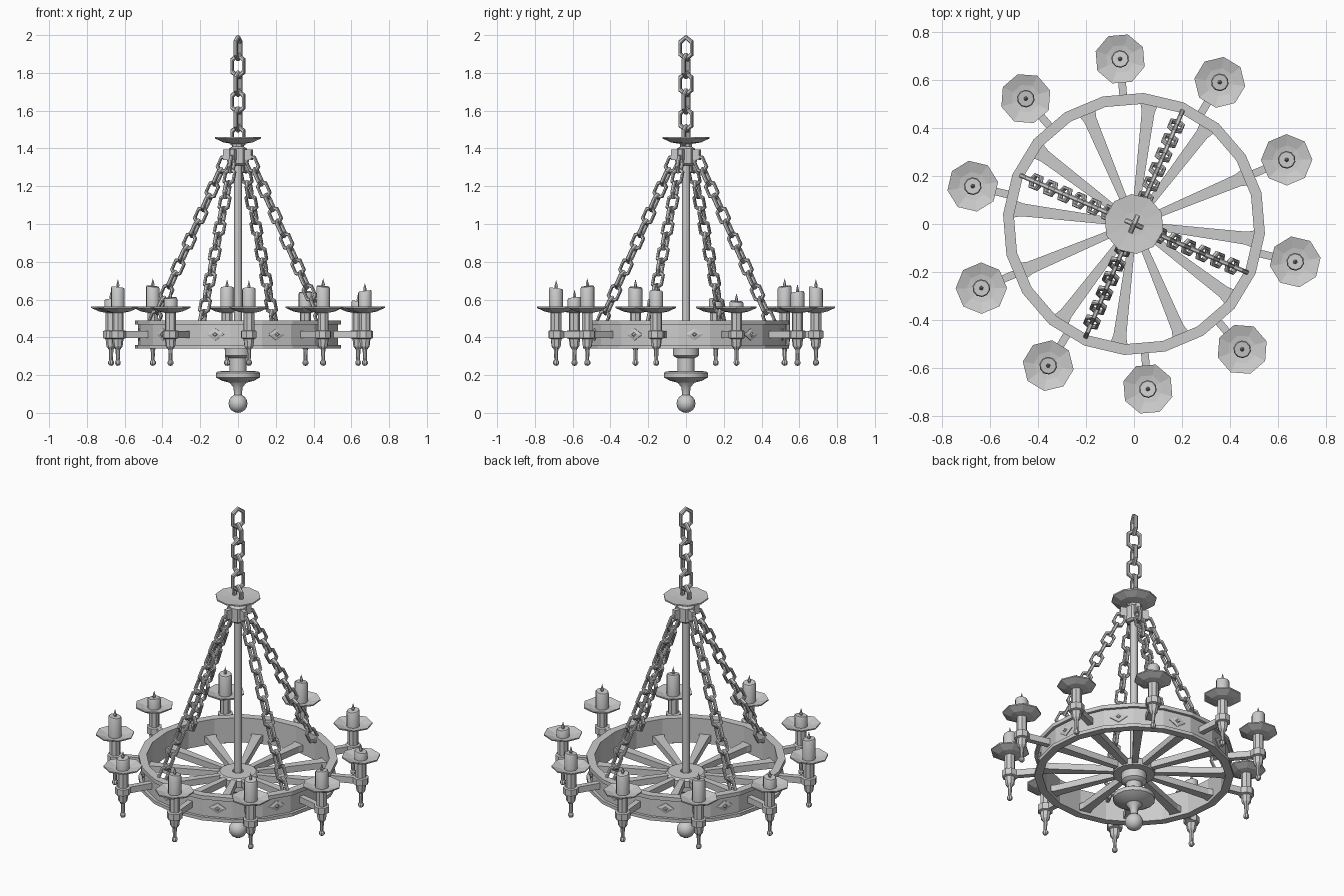
import bpy, bmesh
from math import radians, sin, cos, pi, hypot
from mathutils import Matrix, Vector

if "Cube" in bpy.data.objects:
    bpy.data.objects.remove(bpy.data.objects["Cube"])

TURN = radians(-13.2)          # angle of the first candle arm
STEP = radians(36)


def finish(name, bm, smooth=None):
    bmesh.ops.remove_doubles(bm, verts=bm.verts, dist=1e-5)
    bmesh.ops.recalc_face_normals(bm, faces=bm.faces)
    me = bpy.data.meshes.new(name)
    bm.to_mesh(me)
    bm.free()
    ob = bpy.data.objects.new(name, me)
    bpy.context.collection.objects.link(ob)
    if smooth:
        bpy.ops.object.select_all(action='DESELECT')
        bpy.context.view_layer.objects.active = ob
        ob.select_set(True)
        bpy.ops.object.shade_smooth_by_angle(angle=radians(smooth))
    return ob


def lathe(name, profile, n, phase=0.0, x=0.0, closed=False, smooth=None):
    """Spin (radius, z) points about a vertical axis at (x, 0)."""
    bm = bmesh.new()
    rings = [[bm.verts.new((x + r * cos(phase + 2 * pi * i / n),
                            r * sin(phase + 2 * pi * i / n), z)) for i in range(n)]
             for r, z in profile]
    pairs = list(zip(rings, rings[1:]))
    if closed:
        pairs.append((rings[-1], rings[0]))
    for a, b in pairs:
        for i in range(n):
            j = (i + 1) % n
            bm.faces.new((a[i], a[j], b[j], b[i]))
    if not closed:
        bm.faces.new(rings[0])
        bm.faces.new(rings[-1])
    return finish(name, bm, smooth)


def sphere_profile(r, z, n):
    return [(max(r * sin(pi * i / n), 1e-6), z - r * cos(pi * i / n)) for i in range(n + 1)]


def prism(name, outline, z0, z1):
    bm = bmesh.new()
    face = bm.faces.new([bm.verts.new((x, y, z0)) for x, y in outline])
    ext = bmesh.ops.extrude_face_region(bm, geom=[face])
    bmesh.ops.translate(bm, vec=(0, 0, z1 - z0),
                        verts=[v for v in ext['geom'] if isinstance(v, bmesh.types.BMVert)])
    return finish(name, bm)


def around(ob, count, start, step):
    """Rotate the object and linked copies about the z axis."""
    for k in range(count):
        o = ob if k == 0 else ob.copy()
        if k:
            bpy.context.collection.objects.link(o)
        o.rotation_euler.z = start + k * step


def add_link(bm, mat, half_len, half_wid, wire):
    """Six-sided chain link in the local xz plane."""
    path = [(0, half_len), (half_wid, half_len * .55), (half_wid, -half_len * .55),
            (0, -half_len), (-half_wid, -half_len * .55), (-half_wid, half_len * .55)]
    rings = []
    for px, pz in path:
        d = hypot(px, pz)
        ox, oz = px / d, pz / d
        rings.append([bm.verts.new(mat @ Vector((px + ox * a * wire, b * wire, pz + oz * a * wire)))
                      for a, b in ((1, .55), (.55, 1), (-.55, 1), (-1, .55),
                                   (-1, -.55), (-.55, -1), (.55, -1), (1, -.55))])
    for i in range(6):
        a, b = rings[i], rings[(i + 1) % 6]
        for j in range(8):
            k = (j + 1) % 8
            bm.faces.new((a[j], a[k], b[k], b[j]))


def chain(name, start, end, count, half_len, half_wid, wire):
    """Links alternate by a quarter turn from the start centre to the end centre."""
    s, e = Vector(start), Vector(end)
    zax = (s - e).normalized()
    yax = Vector((0, 1, 0))
    base = Matrix((yax.cross(zax), yax, zax)).transposed().to_4x4()
    bm = bmesh.new()
    for k in range(count):
        m = Matrix.Translation(s.lerp(e, k / (count - 1))) @ base
        add_link(bm, m @ Matrix.Rotation(k * pi / 2, 4, 'Z'), half_len, half_wid, wire)
    return finish(name, bm)


# wheel rim: channel section with a flange above and below
lathe("wheel_rim", [(.502, .34), (.547, .34), (.547, .36), (.53, .36), (.53, .467),
                    (.547, .467), (.547, .49), (.502, .49)], 20, TURN + radians(9), closed=True)

# spokes, flared where they meet the rim
half = [(.05, .016), (.13, .016), (.42, .025), (.47, .027), (.502, .036)]
spoke = prism("spoke", half + [(x, -y) for x, y in reversed(half)], .358, .396)
around(spoke, 12, radians(22.8), radians(30))

# hub, lower stem and ball finial
lathe("hub", [(.115, .35), (.115, .39), (.10, .402), (.03, .402), (.03, .35)],
      16, closed=True, smooth=35)
lathe("hub_finial", [(.07, .36), (.07, .305), (.058, .295), (.045, .29), (.045, .222), (.105, .22),
                     (.116, .212), (.116, .188), (.085, .170), (.045, .160), (.024, .135), (.02, .09)],
      16, smooth=35)
lathe("finial_ball", sphere_profile(.05, .05, 8), 16, smooth=40)

# centre rod, collar and canopy
lathe("centre_rod", [(.021, .38), (.021, 1.33)], 10, smooth=40)
lathe("chain_collar", [(.035, 1.31), (.048, 1.32), (.048, 1.40), (.032, 1.41), (.032, 1.44)], 8, TURN)
lathe("canopy", [(.03, 1.424), (.08, 1.432), (.125, 1.453), (.125, 1.461), (.05, 1.455)], 10, TURN)
lug = prism("collar_lug", [(.03, -.012), (.08, -.012), (.08, .012), (.03, .012)], 1.34, 1.395)
around(lug, 4, radians(66.8), pi / 2)

# hanging chains: four to the rim, one to the ceiling
side_chain = chain("side_chain", (.083, 0, 1.318), (.477, 0, .50), 13, .046, .026, .0095)
around(side_chain, 4, radians(66.8), pi / 2)
top_chain = chain("top_chain", (0, 0, 1.931), (0, 0, 1.46), 6, .058, .033, .011)
top_chain.rotation_euler.z = radians(66.8)

# candle arms: bar, socket with drop, dish
bar = prism("arm_bar", [(.515, -.016), (.68, -.016), (.68, .016), (.515, .016)], .396, .433)
around(bar, 10, TURN, STEP)
socket = lathe("arm_socket", [(.030, .54), (.030, .437), (.043, .434), (.043, .396), (.030, .392),
                              (.025, .352), (.012, .335), (.010, .28)], 8, pi / 8, .69)
around(socket, 10, TURN, STEP)
ball = lathe("drop_ball", sphere_profile(.017, .266, 5), 8, 0, .69)
around(ball, 10, TURN, STEP)
dish = lathe("drip_dish", [(.03, .53), (.065, .537), (.107, .556), (.107, .563),
                           (.06, .549), (.03, .545)], 8, pi / 8, .69)
around(dish, 10, TURN, STEP)

# candles burned to different heights, each with a pointed flame
tops = [.645, .59, .64, .665, .67, .605, .665, .61, .66, .67]
for k, top in enumerate(tops):
    candle = lathe("candle", [(.037, .54), (.037, top - .008), (.033, top)], 10, 0, .69, smooth=40)
    for v in candle.data.vertices:
        if v.co.z > .56:
            v.co.z += .14 * (v.co.x - .69) * (-1) ** k
    flame = lathe("candle_flame", [(.005, top - .008), (.009, top + .010), (1e-6, top + .043)], 6, 0, .69)
    candle.rotation_euler.z = flame.rotation_euler.z = TURN + k * STEP

# diamond studs on the rim between the arms
for name, w, h, r0, r1 in (("diamond_plate", .048, .032, .518, .528),
                           ("diamond_stud", .014, .012, .523, .534)):
    bm = bmesh.new()
    loops = [[bm.verts.new((r, s * w * y, .415 + s * h * z))
              for y, z in ((1, 0), (0, 1), (-1, 0), (0, -1))]
             for r, s in ((r0, 1), (r1, 1), (r1 + .004, .55))]
    for a, b in zip(loops, loops[1:]):
        for i in range(4):
            bm.faces.new((a[i], a[(i + 1) % 4], b[(i + 1) % 4], b[i]))
    bm.faces.new(loops[0])
    bm.faces.new(loops[-1])
    around(finish(name, bm), 10, TURN + STEP / 2, STEP)
